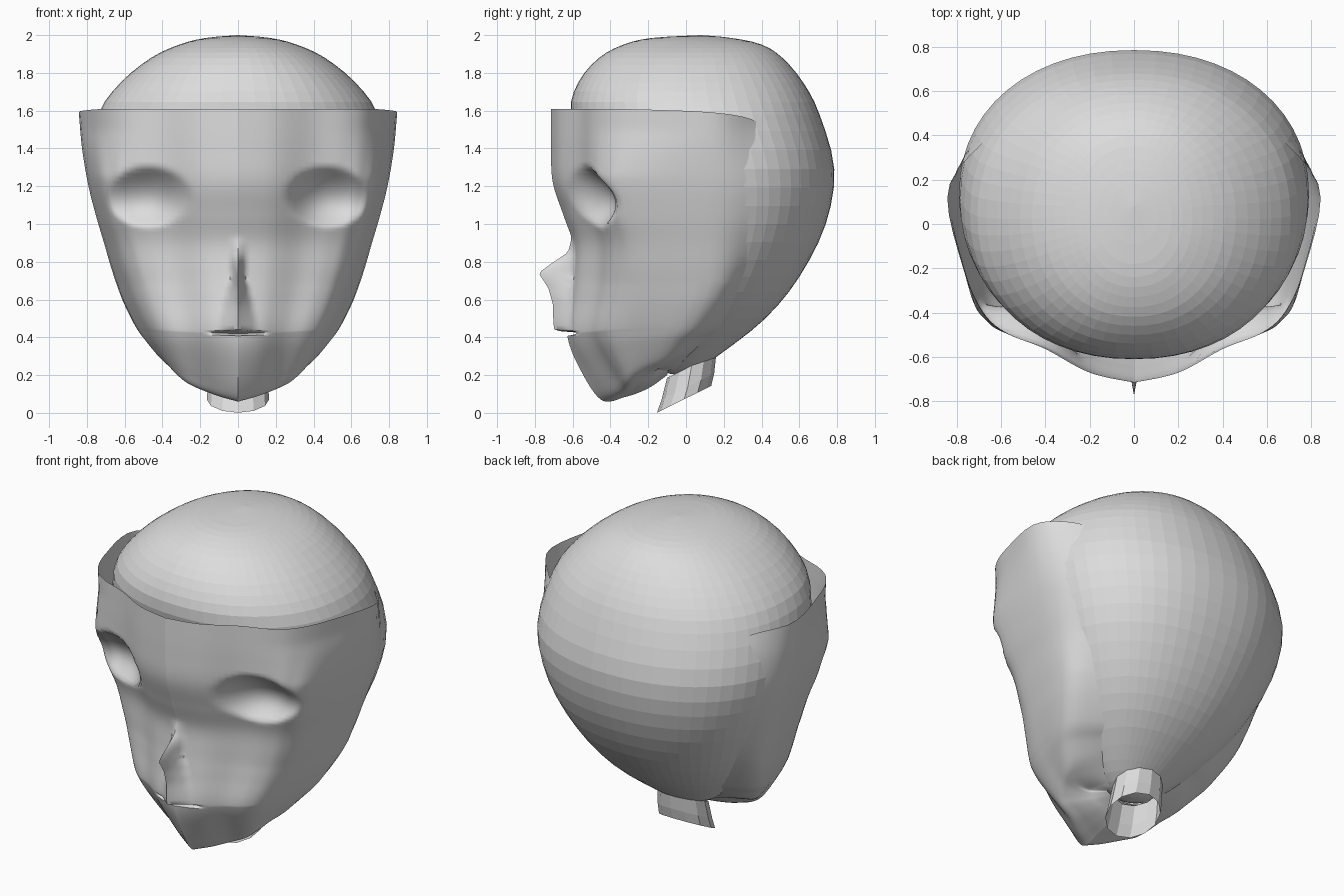
import bpy, bmesh, math

if "Cube" in bpy.data.objects:
    bpy.data.objects.remove(bpy.data.objects["Cube"])

grey = bpy.data.materials.new("plain grey")
grey.diffuse_color = (0.72, 0.72, 0.72, 1)
grey.use_nodes = True
grey.node_tree.nodes["Principled BSDF"].inputs["Base Color"].default_value = grey.diffuse_color


def spline(keys, t):
    """Point at t (0..len-1) on a smooth curve through tuples."""
    n = len(keys) - 1
    i = min(int(t), n - 1)
    f = t - i
    p = [keys[max(0, min(n, i + k))] for k in (-1, 0, 1, 2)]
    return [0.5 * (2 * b + (c - a) * f + (2 * a - 5 * b + 4 * c - d) * f * f
                   + (3 * b - a - 3 * c + d) * f ** 3) for a, b, c, d in zip(*p)]


def linear(keys, x):
    """Straight-line lookup in (x, value, ...) tuples, rising x."""
    x = min(max(x, keys[0][0]), keys[-1][0])
    for a, b in zip(keys, keys[1:]):
        if x <= b[0]:
            f = (x - a[0]) / (b[0] - a[0])
            return [p + (q - p) * f for p, q in zip(a, b)][1:]


def loft(name, rows, closed=False, smooth=None):
    """Skin rows of points, listed top to bottom."""
    bm = bmesh.new()
    vs = [[bm.verts.new(p) for p in row] for row in rows]
    n = len(rows[0])
    for a, b in zip(vs, vs[1:]):
        for c in range(n if closed else n - 1):
            d = (c + 1) % n
            bm.faces.new((a[c], b[c], b[d], a[d]))
    bmesh.ops.remove_doubles(bm, verts=bm.verts, dist=0.0005)
    me = bpy.data.meshes.new(name)
    bm.to_mesh(me)
    bm.free()
    me.materials.append(grey)
    if smooth:
        me.polygons.foreach_set("use_smooth", [True] * len(me.polygons))
        me.set_sharp_from_angle(angle=math.radians(smooth))
    ob = bpy.data.objects.new(name, me)
    bpy.context.collection.objects.link(ob)
    return ob


# Skull: egg of flat facets; height, half width, front y, back y
skull_keys = [(2.0, 0, .08, .08), (1.985, .17, -.18, .24), (1.95, .31, -.33, .40),
              (1.88, .46, -.46, .51), (1.75, .62, -.57, .62), (1.58, .74, -.61, .707),
              (1.29, .79, -.52, .785), (1.0, .72, -.42, .74), (.72, .59, -.37, .60),
              (.5, .44, -.32, .42), (.31, .25, -.23, .18), (.22, .11, -.12, .04),
              (.2, 0, -.03, -.03)]
SEG, BOXY = 56, 2.15


def skull_half_width(z, y):
    w, yf, yb = linear(skull_keys[::-1], z)
    t = min(1, abs(2 * y - yf - yb) / (yb - yf))
    return w * (1 - t ** BOXY) ** (1 / BOXY)


def box(c):
    return math.copysign(abs(c) ** (2 / BOXY), c)


rows = []
for r in range(37):
    z, w, yf, yb = spline(skull_keys, r / 36 * (len(skull_keys) - 1))
    yc, b = (yf + yb) / 2, (yb - yf) / 2
    if r in (0, 36):
        w = b = 0
    w = max(w, 0)
    ring = [2 * math.pi * k / SEG for k in range(SEG)]
    rows.append([(w * box(math.cos(a)), yc + b * box(math.sin(a)), z) for a in ring])
loft("skull", rows, closed=True)

# Face mask: centre height, side lift, front y, half width, back y
mask_keys = [(1.61, -.07, -.715, .84, .375), (1.40, 0, -.715, .825, .39),
             (1.22, 0, -.705, .797, .38), (1.05, 0, -.65, .755, .37),
             (.90, 0, -.60, .71, .35), (.75, 0, -.60, .665, .31),
             (.60, 0, -.615, .61, .26), (.42, .04, -.63, .535, .18),
             (.25, .15, -.57, .475, .11), (.07, .27, -.45, .40, .05),
             (.085, .205, -.32, .34, 0), (.13, .125, -.20, .25, -.03),
             (.20, .03, -.10, .12, -.05)]
mask_keys = [k + (skull_half_width(k[0] + k[1], k[4]) + .003,) for k in mask_keys]
# Plan outline: share of half width, share of depth, share of cheek fullness
plan = [(0, 0, 0), (.24, .05, 0), (.48, .17, 0), (.69, .25, .3), (.82, .36, .8),
        (.92, .58, 1), (1, .97, 0)]
nose = [(.425, 0), (.44, .065), (.57, .085), (.66, .12), (.74, .18), (.78, .13),
        (.85, .03), (.93, 0)]
nose_width = [(.45, .10), (.6, .07), (.74, .03), (.9, .05)]
full_cheek = [(.4, 0), (.7, .12), (1.0, .22), (1.25, .22), (1.5, 0)]


def mask_point(key, s):
    zc, lift, f, w, b, xb = key
    side = max(f + .01, min(.18, b - .11))
    point = min(1, max(0, (.42 - zc) / .3))
    full = linear(full_cheek, zc)[0]
    outline = [(u * w, f + min(1, v * (1 - full * c) + .4 * point * u * (1 - u))
                * (side - f)) for u, v, c in plan] + [(xb, b)]
    x, y = spline(outline, abs(s) * 7)
    x = max(x, 0)
    z = zc + lift * abs(s) ** (1.2 if lift > 0 else 8)
    if y < 0:
        # eye sockets
        q = ((x - .475) / .22) ** 2 + ((z - 1.145) / .16) ** 2
        if q < 1:
            y += .12 * (1 - q) ** 1.1
        # thin nose ridge
        if zc > .3:
            y -= linear(nose, z)[0] * max(0, 1 - x / linear(nose_width, z)[0])
        # mouth slit
        if x < .16 and abs(zc - .42) < .012 and lift < .1:
            y += .10 * (1 - x / .16) * (1 - abs(zc - .42) / .012)
    return (math.copysign(x, s), y, z)


HALF, STEPS = 40, 8
# Even rows, with a few extra at the mouth
steps = {r / STEPS for r in range((len(mask_keys) - 1) * STEPS + 1)}
steps |= {7 + d for d in (-.09, -.07, -.035, .035, .07)}
rows = []
for t in sorted(steps):
    key = spline(mask_keys, t)
    rows.append([mask_point(key, math.copysign((abs(k) / HALF) ** 1.3, k))
                 for k in range(-HALF, HALF + 1)])
loft("face_mask", rows, smooth=55)

# Neck: short slanted open tube
neck = []
for cy, cz, rad in ((.03, .25, .15), (.01, .14, .16), (-.01, .072, .165)):
    ring = []
    for k in range(12):
        a = 2 * math.pi * k / 12
        ring.append((rad * math.cos(a), cy + .87 * rad * math.sin(a),
                     cz + .43 * rad * math.sin(a)))
    neck.append(ring)
loft("neck", neck, closed=True)
